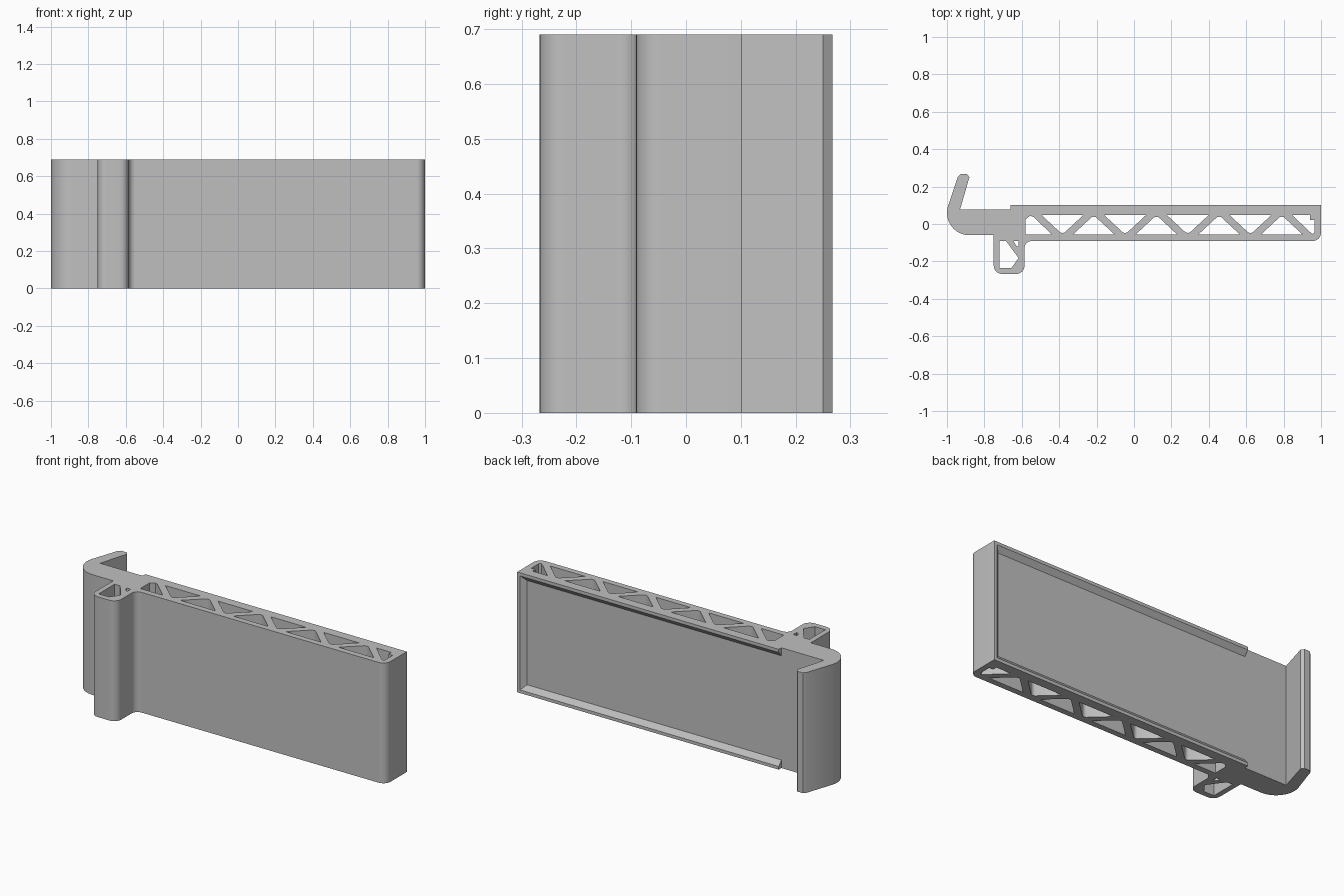
import bpy, bmesh
from math import cos, sin, radians

HEIGHT = 0.69
FLOOR, BACK, FRONT = 0.078, 0.102, -0.091   # recess floor, lip face, front face
STEP_X = -0.66

cube = bpy.data.objects.get("Cube")
if cube:
    bpy.data.objects.remove(cube, do_unlink=True)

grey = bpy.data.materials.new("plain grey")
grey.use_nodes = True
colour = (0.53, 0.53, 0.53, 1)
grey.diffuse_color = colour
grey.node_tree.nodes["Principled BSDF"].inputs["Base Color"].default_value = colour


def arc(cx, cy, r, start, end, steps=8):
    angles = [radians(start + (end - start) * i / steps) for i in range(steps + 1)]
    return [(cx + r * cos(a), cy + r * sin(a)) for a in angles]


def finish(name, mesh, angle=30):
    obj = bpy.data.objects.new(name, mesh)
    bpy.context.collection.objects.link(obj)
    mesh.materials.clear()
    mesh.materials.append(grey)
    bpy.ops.object.select_all(action='DESELECT')
    obj.select_set(True)
    bpy.context.view_layer.objects.active = obj
    bpy.ops.object.shade_smooth_by_angle(angle=radians(angle))
    return obj


def extrude_profile(name, loops):
    """Fill the first loop, with the others as holes, and raise it to full height."""
    curve = bpy.data.curves.new(name + " profile", 'CURVE')
    curve.dimensions = '2D'
    curve.fill_mode = 'BOTH'
    curve.extrude = HEIGHT / 2
    for loop in loops:
        spline = curve.splines.new('POLY')
        spline.points.add(len(loop) - 1)
        for point, (x, y) in zip(spline.points, loop):
            point.co = (x, y, 0, 1)
        spline.use_cyclic_u = True
    temp = bpy.data.objects.new(name + " temp", curve)
    bpy.context.collection.objects.link(temp)
    graph = bpy.context.evaluated_depsgraph_get()
    mesh = bpy.data.meshes.new_from_object(temp.evaluated_get(graph))
    bpy.data.objects.remove(temp, do_unlink=True)
    bm = bmesh.new()
    bm.from_mesh(mesh)
    bmesh.ops.remove_doubles(bm, verts=bm.verts, dist=1e-5)
    bmesh.ops.translate(bm, verts=bm.verts, vec=(0, 0, HEIGHT / 2))
    bmesh.ops.recalc_face_normals(bm, faces=bm.faces)
    bm.to_mesh(mesh)
    bm.free()
    return finish(name, mesh)


# Outline: hook, shelf, long bar, rounded foot
outline = [(-0.942, 0.252), (-0.928, 0.267), (-0.893, 0.267), (-0.88, 0.25),
           (-0.93, FLOOR), (1, FLOOR)]
outline += arc(0.955, FRONT + 0.045, 0.045, 0, -90)
outline += arc(-0.548, FRONT - 0.037, 0.037, 90, 180)
outline += arc(-0.63, -0.222, 0.045, 0, -90)
outline += arc(-0.705, -0.222, 0.045, 270, 180)
outline += [(-0.75, -0.06)]
outline += arc(-0.88, 0.06, 0.12, 270, 165, 12)

# Truss openings along the bar
TOP, BOTTOM = 0.048, -0.057
PITCH, WIDE, TIP = 0.335, 0.112, 0.012
first_peak = -0.55
holes = []
for i in range(4):
    peak = first_peak + PITCH * (i + 1)
    valley = peak - PITCH / 2
    half = WIDE
    holes.append([(peak - half, BOTTOM), (peak - TIP, TOP - 0.012), (peak, TOP - 0.009),
                  (peak + TIP, TOP - 0.012), (peak + half, BOTTOM)])
    holes.append([(valley - half, TOP), (valley + half, TOP),
                  (valley + TIP, BOTTOM + 0.012), (valley, BOTTOM + 0.009),
                  (valley - TIP, BOTTOM + 0.012)])
holes.append([(-0.58, BOTTOM), (-0.58, 0.025), (-0.555, TOP - 0.004),
              (-0.538, TOP - 0.01), (-0.438, BOTTOM)])
holes.append([(0.845, TOP), (0.94, TOP), (0.94, 0.022), (0.966, 0.022),
              (0.966, -0.045), (0.955, BOTTOM + 0.004), (0.94, -0.042)])

# Openings in the foot
holes.append([(-0.72, -0.09), (-0.685, -0.09), (-0.617, -0.182), (-0.655, -0.235), (-0.72, -0.235)])
holes.append([(-0.644, -0.092), (-0.617, -0.092), (-0.617, -0.12), (-0.627, -0.12)])

extrude_profile("bracket_body", [outline] + holes)

# Bevelled rim round three sides of the back recess
OUTER, INNER = 0.018, 0.046
bm = bmesh.new()
corners = [(STEP_X, 0, 0, 1), (1, 0, -1, 1), (1, HEIGHT, -1, -1), (STEP_X, HEIGHT, 0, -1)]
section = [(0, FLOOR), (0, BACK), (OUTER, BACK), (INNER, FLOOR)]
rings = [[bm.verts.new((x + dx * inset, y, z + dz * inset)) for inset, y in section]
         for x, z, dx, dz in corners]
for a, b in zip(rings, rings[1:]):
    for j in range(3):
        bm.faces.new((a[j], a[j + 1], b[j + 1], b[j]))
bm.faces.new(rings[0])
bm.faces.new(rings[-1])
bmesh.ops.recalc_face_normals(bm, faces=bm.faces)
rim_mesh = bpy.data.meshes.new("recess_rim")
bm.to_mesh(rim_mesh)
bm.free()
finish("recess_rim", rim_mesh)
